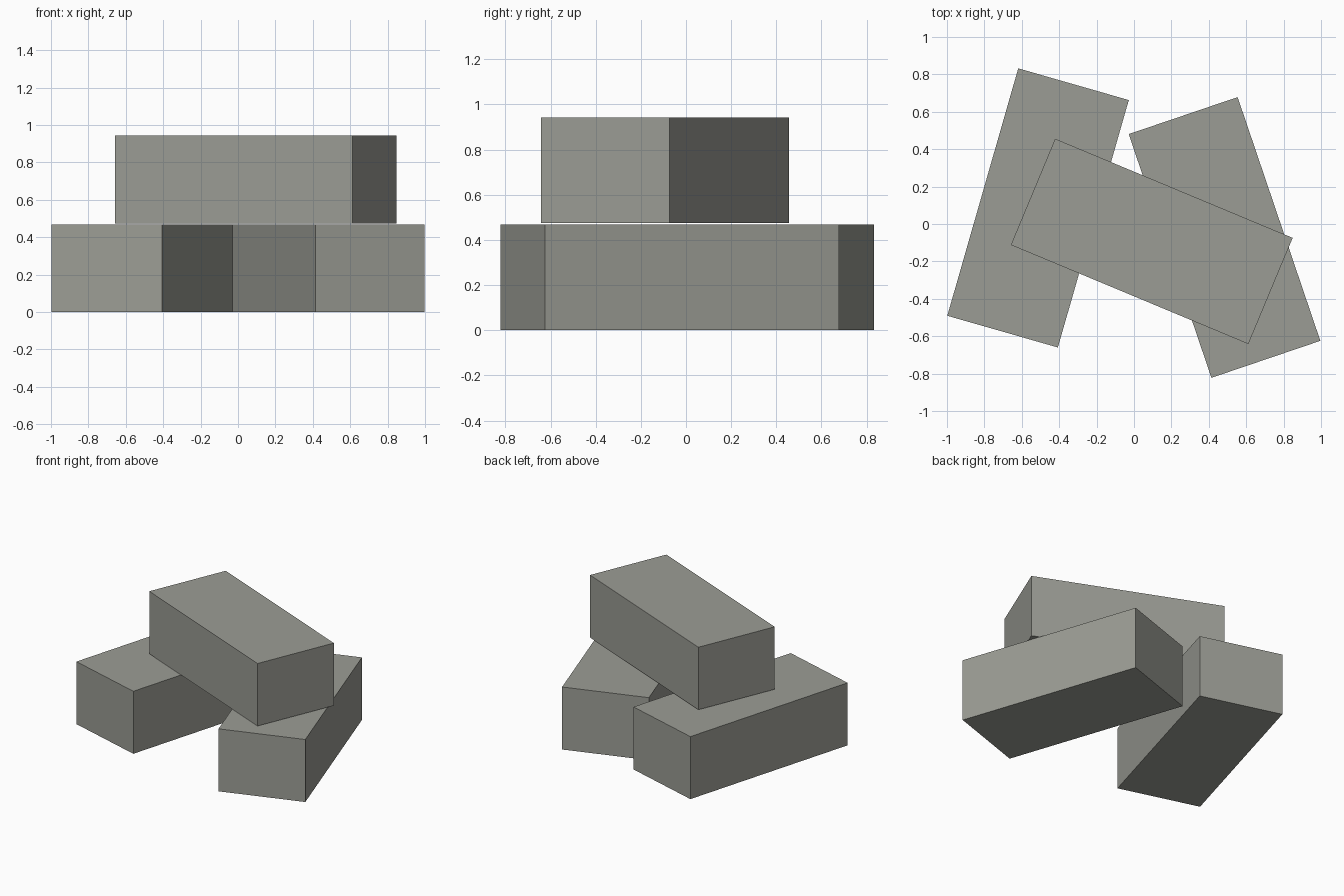
import bpy
import math

if "Cube" in bpy.data.objects:
    bpy.data.objects.remove(bpy.data.objects["Cube"])

stone = bpy.data.materials.new("stone grey")
stone.diffuse_color = (0.33, 0.335, 0.30, 1)
stone.use_nodes = True
stone.node_tree.nodes["Principled BSDF"].inputs["Base Color"].default_value = stone.diffuse_color

# All three blocks share one size
LENGTH, WIDTH, HEIGHT = 1.376, 0.615, 0.469
GAP = 0.005


def block(name, x, y, base, degrees):
    bpy.ops.mesh.primitive_cube_add(
        size=1, location=(x, y, base + HEIGHT / 2),
        rotation=(0, 0, math.radians(degrees)))
    ob = bpy.context.object
    ob.name = name
    ob.scale = (LENGTH, WIDTH, HEIGHT)
    ob.data.materials.append(stone)
    bpy.ops.object.transform_apply(location=False, rotation=False, scale=True)


# Two blocks on the ground, one laid across them
block("left_block", -0.513, 0.086, 0, 74)
block("right_block", 0.484, -0.072, 0, 108.75)
block("top_block", 0.095, -0.093, HEIGHT + GAP, -22.65)
